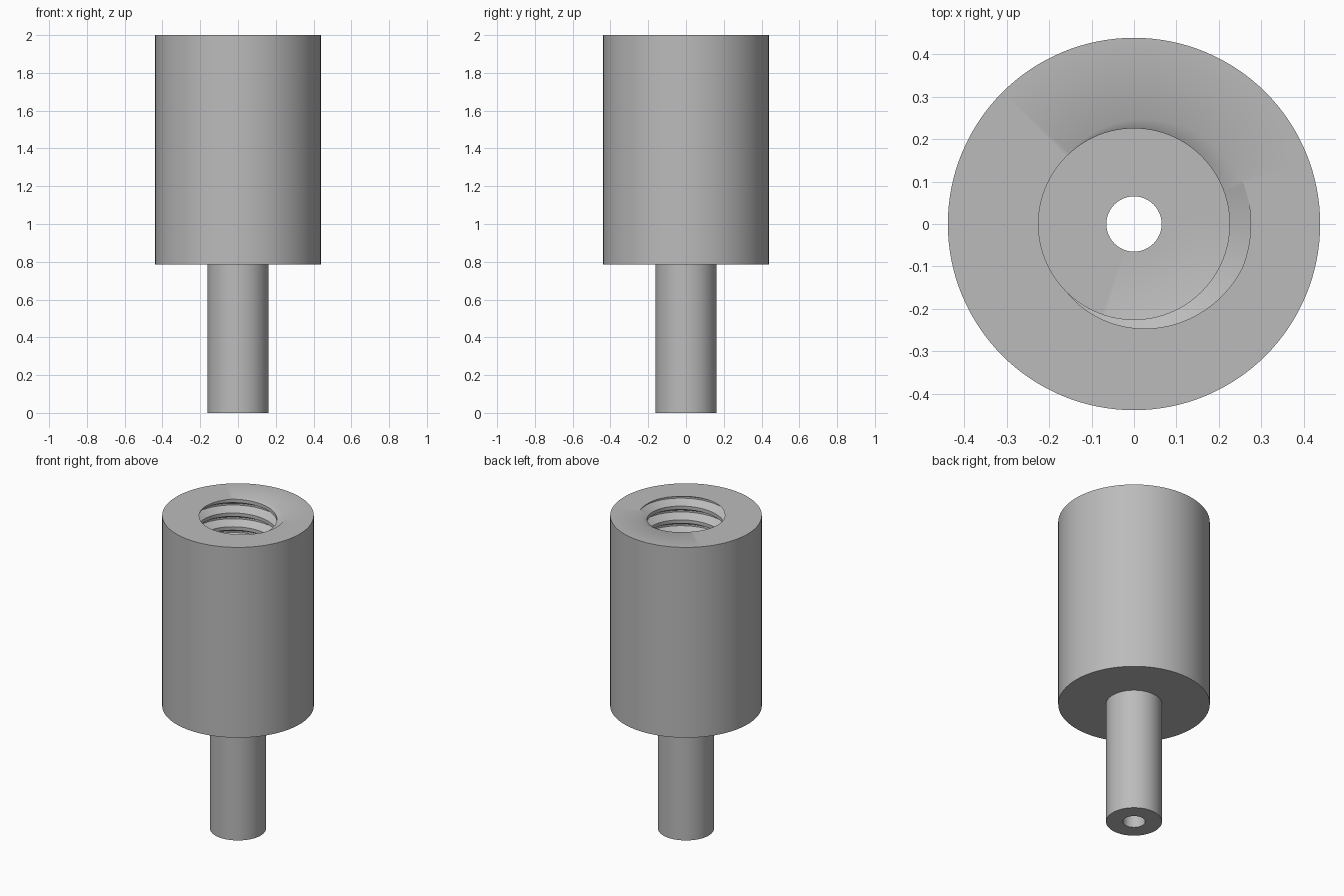
import bpy, bmesh, math

cube = bpy.data.objects.get("Cube")
if cube:
    bpy.data.objects.remove(cube, do_unlink=True)

SEGMENTS = 128
TOP, SHOULDER, FLOOR = 2.0, 0.785, 1.0
BODY_R, STEM_R, HOLE_R = 0.4385, 0.162, 0.065
CREST_R, ROOT_R, PITCH = 0.225, 0.275, 0.088


def skin(bm, columns, shift=0):
    """Join neighbouring columns with quads; the seam climbs by `shift` rows."""
    for i, left in enumerate(columns):
        last = i == len(columns) - 1
        right = columns[0][shift:] if last else columns[i + 1]
        for j in range(min(len(left), len(right)) - 1):
            bm.faces.new((left[j], right[j], right[j + 1], left[j + 1]))


def point(bm, radius, angle, z):
    return bm.verts.new((radius * math.cos(angle), radius * math.sin(angle), z))


angles = [math.tau * i / SEGMENTS for i in range(SEGMENTS)]

# Threaded bore wall: trapezoid profile climbing one pitch per turn
bore = bmesh.new()
tooth = [(-1 / 16, ROOT_R), (1 / 16, ROOT_R), (3 / 8, CREST_R), (5 / 8, CREST_R)]
turns = math.ceil((TOP - FLOOR) / PITCH) + 4
start = TOP - (turns - 2) * PITCH
columns = [[point(bore, r, a, start + PITCH * (k + f + a / math.tau))
            for k in range(turns) for f, r in tooth] for a in angles]
skin(bore, columns, shift=len(tooth))
for z, direction in ((TOP, 1), (FLOOR, -1)):
    bmesh.ops.bisect_plane(bore, geom=bore.verts[:] + bore.edges[:] + bore.faces[:],
                           dist=1e-6, plane_co=(0, 0, z), plane_no=(0, 0, direction),
                           clear_outer=True)
bmesh.ops.remove_doubles(bore, verts=bore.verts[:], dist=1e-5)
mesh = bpy.data.meshes.new("threaded_socket")
bore.to_mesh(mesh)
bore.free()

# Body, shoulder, stem and through hole as one turned profile
bm = bmesh.new()
bm.from_mesh(mesh)
profile = [(BODY_R, TOP), (BODY_R, SHOULDER), (STEM_R, SHOULDER),
           (STEM_R, 0), (HOLE_R, 0), (HOLE_R, FLOOR)]
skin(bm, [[point(bm, r, a, z) for r, z in profile] for a in angles])

# Top rim and bore floor
for z in (TOP, FLOOR):
    rim = [e for e in bm.edges if e.is_boundary
           and all(abs(v.co.z - z) < 1e-4 for v in e.verts)]
    bmesh.ops.triangle_fill(bm, edges=rim, use_beauty=True, normal=(0, 0, 1))
bmesh.ops.recalc_face_normals(bm, faces=bm.faces[:])
bm.to_mesh(mesh)
bm.free()

# Single grey material
grey = bpy.data.materials.new("plain_grey")
grey.use_nodes = True
colour = (0.5, 0.5, 0.5, 1)
grey.diffuse_color = colour
grey.node_tree.nodes["Principled BSDF"].inputs["Base Color"].default_value = colour
mesh.materials.append(grey)

socket = bpy.data.objects.new("threaded_socket", mesh)
bpy.context.collection.objects.link(socket)
bpy.ops.object.select_all(action='DESELECT')
socket.select_set(True)
bpy.context.view_layer.objects.active = socket
bpy.ops.object.shade_smooth_by_angle(angle=math.radians(30))
